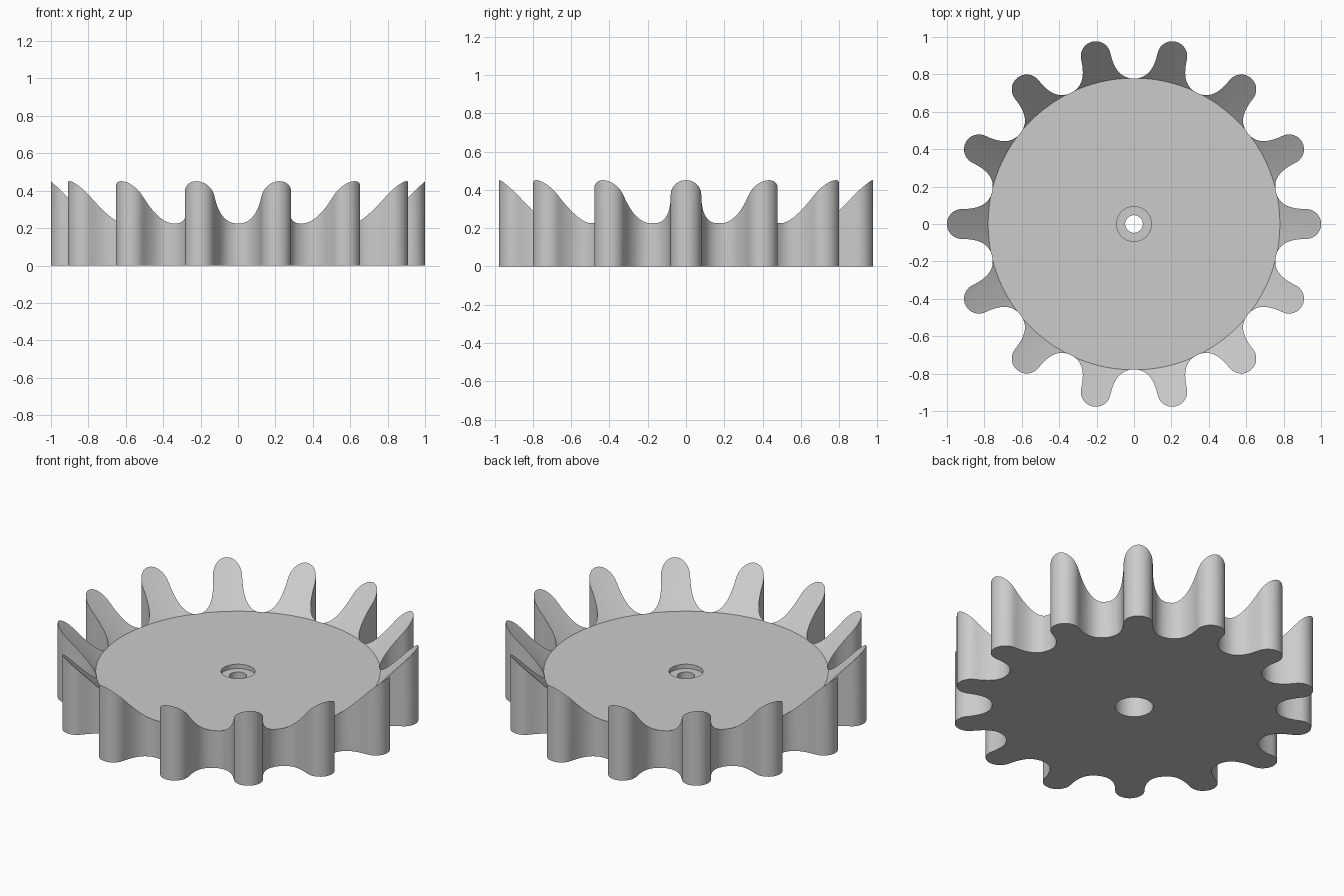
import bpy
import bmesh
from math import sin, cos, pi, radians
from mathutils import Vector, Matrix
from mathutils.geometry import interpolate_bezier

TEETH = 14
HEIGHT = 0.55
HALF_PITCH = pi / TEETH
ROOT_RADIUS = 0.778
TIP_RADIUS = 0.08

cube = bpy.data.objects.get("Cube")
if cube:
    bpy.data.objects.remove(cube, do_unlink=True)

grey = bpy.data.materials.new("plain grey")
grey.use_nodes = True
grey.diffuse_color = (0.6, 0.6, 0.6, 1)
grey.node_tree.nodes["Principled BSDF"].inputs["Base Color"].default_value = (0.6, 0.6, 0.6, 1)


def make_object(name, bm):
    bmesh.ops.recalc_face_normals(bm, faces=bm.faces)
    mesh = bpy.data.meshes.new(name)
    bm.to_mesh(mesh)
    bm.free()
    mesh.materials.append(grey)
    obj = bpy.data.objects.new(name, mesh)
    bpy.context.collection.objects.link(obj)
    return obj


def half_tooth():
    """Outline from the tip of a tooth to the middle of the next gap."""
    centre = 1 - TIP_RADIUS
    arc = [Vector((centre + TIP_RADIUS * cos(a), TIP_RADIUS * sin(a)))
           for a in (i * pi / 20 for i in range(10))]
    root = Vector((cos(HALF_PITCH), sin(HALF_PITCH))) * ROOT_RADIUS
    tangent = Vector((-sin(HALF_PITCH), cos(HALF_PITCH)))
    flank = interpolate_bezier(Vector((centre, TIP_RADIUS)), Vector((0.83, TIP_RADIUS)),
                               root - tangent * 0.07, root, 14)
    return arc + [Vector(p[:2]) for p in flank]


# Toothed wheel: one tooth mirrored, then repeated around the axis
half = half_tooth()
tooth = [Vector((p.x, -p.y)) for p in reversed(half[1:-1])] + half
bm = bmesh.new()
outline = []
for i in range(TEETH):
    turn = Matrix.Rotation(2 * HALF_PITCH * i, 2)
    outline += [bm.verts.new((*(turn @ p), 0)) for p in tooth]
base = bm.faces.new(outline)
top = bmesh.ops.extrude_face_region(bm, geom=[base])["geom"]
bmesh.ops.translate(bm, vec=(0, 0, HEIGHT),
                    verts=[v for v in top if isinstance(v, bmesh.types.BMVert)])
gear = make_object("crown_gear", bm)

# Turned cutter: lower bore, shaft hole, upper recess, flat disc and sloping tooth tops
profile = [(0, -0.1), (0.105, -0.1), (0.105, 0.15), (0.047, 0.15), (0.047, 0.2),
           (0.093, 0.2), (0.093, 0.226), (0.78, 0.226), (1.1, 0.553), (1.1, 0.7), (0, 0.7)]
bm = bmesh.new()
verts = [bm.verts.new((r, 0, z)) for r, z in profile]
edges = [bm.edges.new(pair) for pair in zip(verts, verts[1:])]
bmesh.ops.spin(bm, geom=verts + edges, axis=(0, 0, 1), cent=(0, 0, 0),
               angle=2 * pi, steps=112, use_duplicate=False)
bmesh.ops.remove_doubles(bm, verts=bm.verts, dist=0.0001)
cutter = make_object("turning_cutter", bm)
cutter.hide_render = True

cut = gear.modifiers.new("turned_face", 'BOOLEAN')
cut.operation = 'DIFFERENCE'
cut.solver = 'EXACT'
cut.object = cutter
bpy.ops.object.select_all(action='DESELECT')
bpy.context.view_layer.objects.active = gear
gear.select_set(True)
bpy.ops.object.modifier_apply(modifier=cut.name)
bpy.data.objects.remove(cutter, do_unlink=True)
bpy.ops.object.shade_smooth_by_angle(angle=radians(30))
